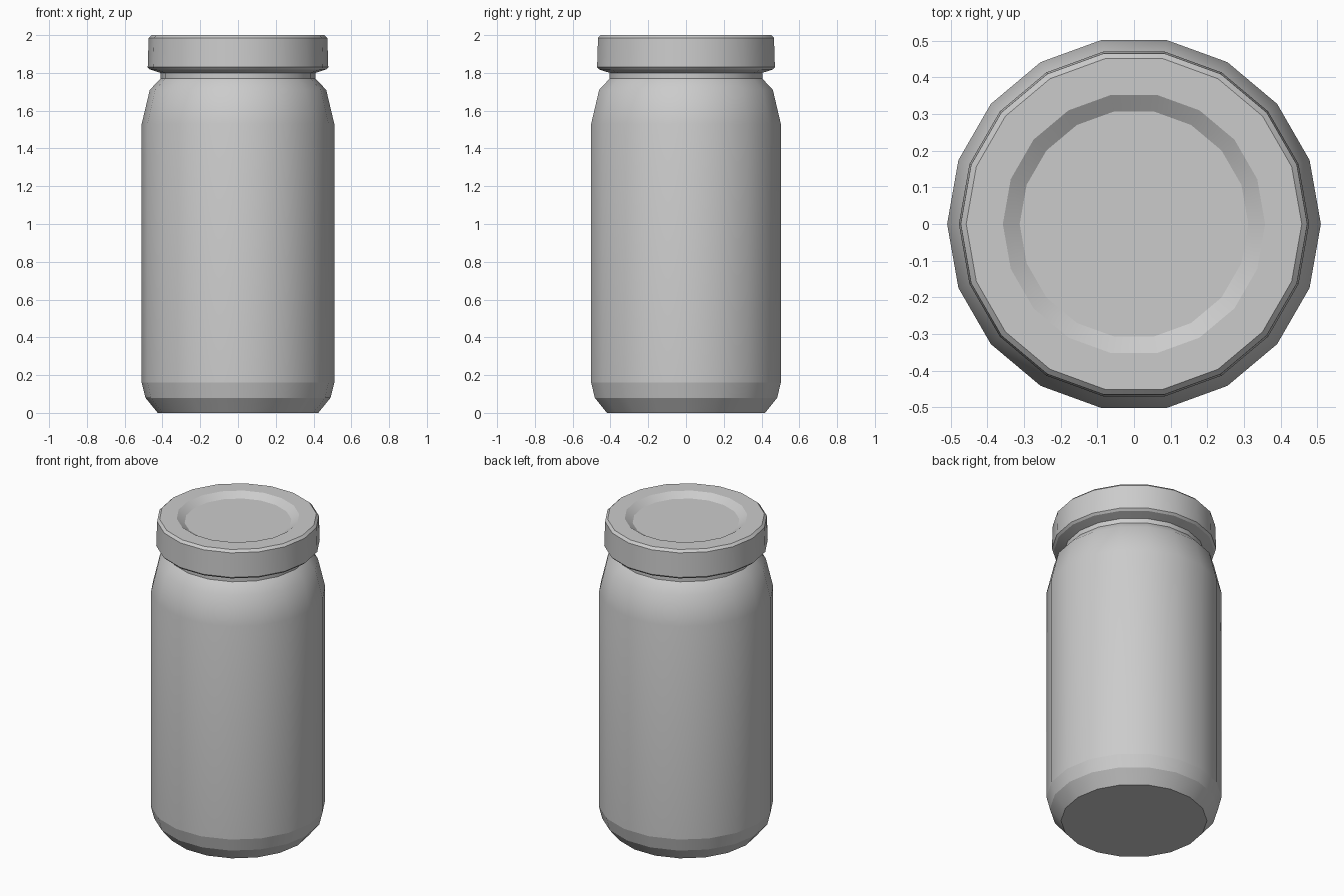
import bpy, bmesh
from math import cos, sin, tau

if "Cube" in bpy.data.objects:
    bpy.data.objects.remove(bpy.data.objects["Cube"])

SIDES = 18


def lathe(name, profile, sharp=(), cap_start=False, cap_end=False):
    """Revolve (radius, z) points around z; rings listed in sharp stay creased."""
    bm = bmesh.new()
    rings = [[bm.verts.new((r * cos(tau * i / SIDES), r * sin(tau * i / SIDES), z))
              for i in range(SIDES)] for r, z in profile]
    for a, b in zip(rings, rings[1:]):
        for i in range(SIDES):
            j = (i + 1) % SIDES
            bm.faces.new((a[i], a[j], b[j], b[i]))
    if cap_start:
        bm.faces.new(rings[0][::-1])
    if cap_end:
        bm.faces.new(rings[-1])
    for f in bm.faces:
        f.smooth = True
    for k in sharp:
        for i in range(SIDES):
            bm.edges.get((rings[k][i], rings[k][(i + 1) % SIDES])).smooth = False
    mesh = bpy.data.meshes.new(name)
    bm.to_mesh(mesh)
    bm.free()
    obj = bpy.data.objects.new(name, mesh)
    bpy.context.collection.objects.link(obj)
    return obj


# Jar body: chamfered base, straight wall, sloped shoulder, short neck
lathe("jar_body",
      [(0.425, 0.0), (0.49, 0.08), (0.51, 0.16), (0.51, 1.53),
       (0.467, 1.71), (0.41, 1.77), (0.41, 1.80)],
      sharp=(0, 1, 2, 5), cap_start=True)

# Lid: flared underside, slightly tapered band, bevelled rim, sunken centre
lathe("lid",
      [(0.41, 1.80), (0.466, 1.818), (0.478, 1.83), (0.473, 1.985),
       (0.458, 2.0), (0.358, 2.0), (0.312, 1.97)],
      sharp=(1, 2, 3, 4, 5, 6), cap_end=True)
